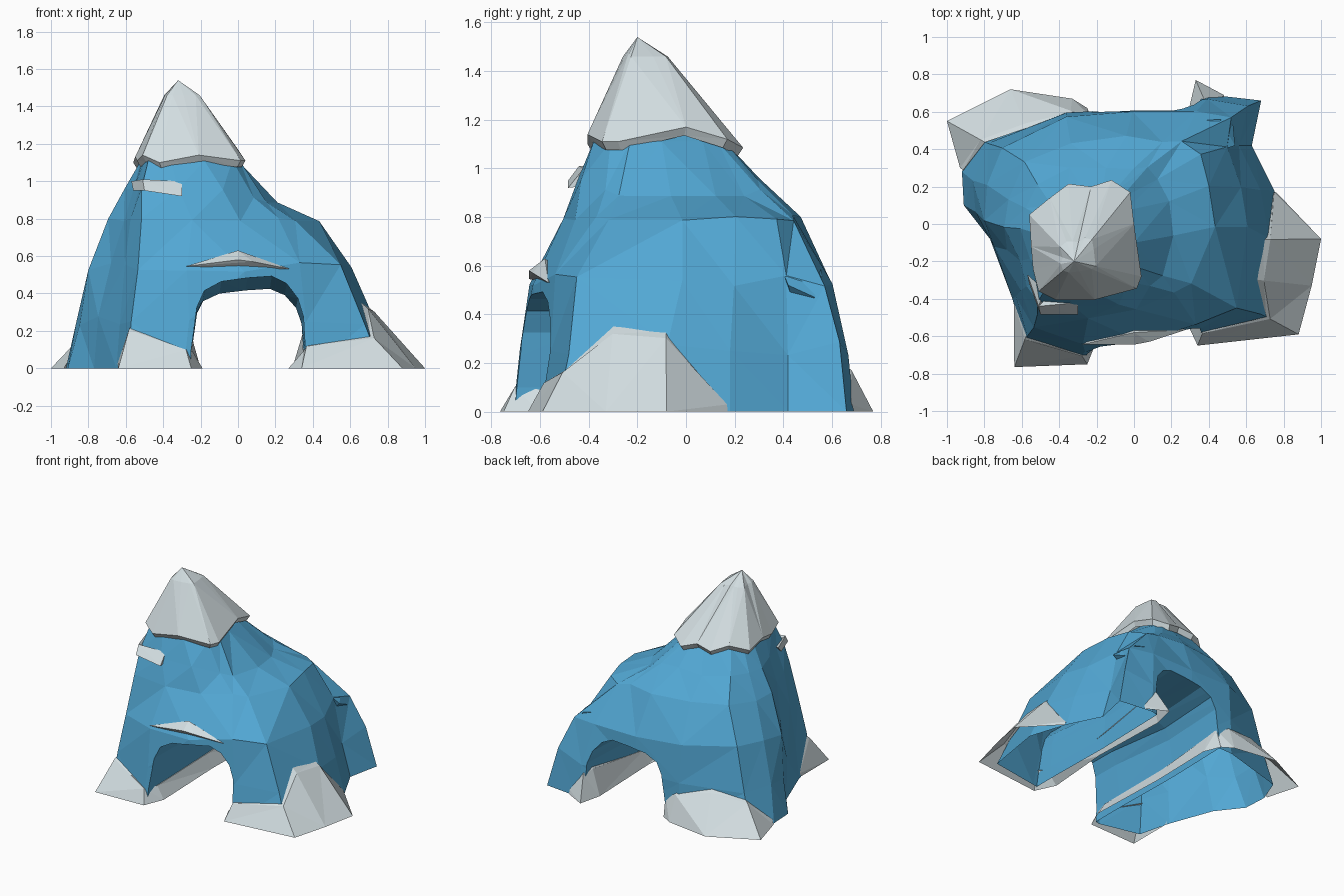
import bpy, bmesh, random
from mathutils import Vector
from mathutils.bvhtree import BVHTree

if "Cube" in bpy.data.objects:
    bpy.data.objects.remove(bpy.data.objects["Cube"])

random.seed(4)


def material(name, rgb):
    m = bpy.data.materials.new(name)
    m.diffuse_color = (*rgb, 1)
    m.use_nodes = True
    m.node_tree.nodes["Principled BSDF"].inputs["Base Color"].default_value = m.diffuse_color
    return m


ROCK = material("blue_rock", (0.085, 0.39, 0.66))
SNOW = material("pale_snow", (0.65, 0.73, 0.755))


def make_object(name, bm, mat):
    me = bpy.data.meshes.new(name)
    bm.to_mesh(me)
    bm.free()
    me.materials.append(mat)
    ob = bpy.data.objects.new(name, me)
    bpy.context.collection.objects.link(ob)
    return ob


def loft(rings, tip=None, floor=False, top=False):
    """Join closed rings of points, with optional end faces or a tip."""
    bm = bmesh.new()
    vs = [[bm.verts.new(p) for p in r] for r in rings]
    n = len(vs[0])
    for a, b in zip(vs, vs[1:]):
        for i in range(n):
            j = (i + 1) % n
            bm.faces.new((a[i], a[j], b[j], b[i]))
    if floor:
        bm.faces.new(vs[0][::-1])
    if top:
        bm.faces.new(vs[-1])
    if tip:
        t = bm.verts.new(tip)
        for i in range(n):
            bm.faces.new((vs[-1][i], vs[-1][(i + 1) % n], t))
    bmesh.ops.triangulate(bm, faces=[f for f in bm.faces if len(f.verts) == 4])
    bmesh.ops.recalc_face_normals(bm, faces=bm.faces)
    return bm


# Mountain outlines, counter-clockwise from the front left corner
base = [(-.59, -.64), (-.29, -.71), (.05, -.66), (.40, -.59), (.77, -.53), (.84, -.10),
        (.75, .18), (.63, .42), (.68, .66), (.42, .69), (0, .61), (-.36, .60),
        (-.85, .46), (-.92, .28), (-.91, .10), (-.77, -.08), (-.65, -.40)]
mid = [(-.55, -.55), (-.26, -.63), (.03, -.62), (.33, -.53), (.56, -.45), (.61, -.03),
       (.58, .20), (.50, .42), (.51, .57), (.34, .61), (0, .59), (-.35, .56),
       (-.72, .41), (-.79, .20), (-.80, .03), (-.69, -.15), (-.60, -.36)]
high = [(-.52, -.49), (-.25, -.51), (0, -.47), (.20, -.38), (.32, -.33), (.42, -.02),
        (.41, .20), (.35, .36), (.27, .43), (.14, .45), (-.05, .46), (-.35, .44),
        (-.58, .32), (-.67, .13), (-.68, -.02), (-.62, -.20), (-.57, -.34)]
neck = [(-.48, -.36), (-.36, -.38), (-.18, -.38), (-.03, -.31), (.01, -.23), (0, -.10),
        (-.05, .07), (-.08, .13), (-.12, .16), (-.17, .16), (-.25, .15), (-.36, .15),
        (-.44, .10), (-.50, .04), (-.52, -.05), (-.51, -.20), (-.50, -.29)]


def level(a, b, t, z, wobble):
    return [Vector(p).lerp(Vector(q), t).to_3d() +
            Vector((random.uniform(-.015, .015) * (wobble > 0),
                    random.uniform(-.015, .015) * (wobble > 0),
                    z + random.uniform(-wobble, wobble))) for p, q in zip(a, b)]


rings = [level(base, mid, 0, 0, 0), level(base, mid, .45, .26, .03),
         level(base, mid, 1, .54, .025), level(mid, high, 1, .80, .015),
         level(high, neck, .5, .96, .01), level(high, neck, 1, 1.11, 0)]
# The right side dips behind a low shoulder
for i in range(3, 9):
    rings[4][i].z -= .08 if 3 < i < 8 else .04
raw = make_object("mountain", loft(rings, (-.32, -.18, 1.38), floor=True), ROCK)

# Arch tunnel running front to back
arch = [(-.26, -.3), (-.25, .10), (-.22, .33), (-.18, .42), (-.09, .47), (.05, .49), (.18, .50),
        (.26, .46), (.32, .38), (.35, .28), (.36, .10), (.37, -.3)]
tunnel = [[(x + dx, y, z * s) for x, z in arch]
          for y, dx, s in ((-1, 0, 1), (-.45, 0, .98), (.1, -.01, .85), (1, .01, .93))]
cutter = make_object("tunnel_cutter", loft(tunnel, floor=True, top=True), ROCK)
cutter.hide_render = True
mod = raw.modifiers.new("tunnel", 'BOOLEAN')
mod.operation, mod.solver, mod.object = 'DIFFERENCE', 'EXACT', cutter
dg = bpy.context.evaluated_depsgraph_get()
cut = bpy.data.meshes.new_from_object(raw.evaluated_get(dg))
raw.modifiers.clear()
bpy.data.objects.remove(cutter)

# The underside is open
bm = bmesh.new()
bm.from_mesh(cut)
under = [f for f in bm.faces if max(v.co.z for v in f.verts) < .005]
bmesh.ops.delete(bm, geom=under, context='FACES')
tree = BVHTree.FromBMesh(bm)
bm.to_mesh(cut)
bm.free()
raw.data = cut
if not cut.materials:
    cut.materials.append(ROCK)

# Snow cap with a thick zigzag rim
tip = Vector((-.32, -.20, 1.54))
rim = [(-.51, -.36, 1.14), (-.42, -.405, 1.10), (-.21, -.405, 1.14), (.015, -.345, 1.11),
       (.04, -.28, 1.11), (0, 0, 1.17), (-.02, .17, 1.12), (-.12, .235, 1.085),
       (-.23, .20, 1.12), (-.35, .215, 1.10), (-.45, .14, 1.14), (-.56, .05, 1.10),
       (-.55, -.12, 1.13), (-.54, -.24, 1.11)]
rim = [Vector(p) for p in rim]
inner = [p.lerp(Vector((-.26, -.1, p.z)), .07) - Vector((0, 0, .035)) for p in rim]
shoulder = [Vector((*p.xy.lerp(tip.xy, .70 + random.uniform(-.05, .05)), 1.46)) for p in rim]
make_object("snow_cap", loft([inner, rim, shoulder], tip), SNOW)


# Snow skirts: a bank from the ground up to the rock surface
def skirt(name, ground, upper):
    bm = bmesh.new()
    lo = [bm.verts.new((x, y, 0)) for x, y in ground]
    hi, crest = [], []
    for a, p in zip(lo, upper):
        co, normal, _, _ = tree.find_nearest(Vector(p))
        hi.append(bm.verts.new((co.x, co.y, p[2])))
        crest.append(bm.verts.new(hi[-1].co.lerp(a.co, .12) + Vector((0, 0, .012))))
    for i in range(len(lo) - 1):
        bm.faces.new((lo[i], lo[i + 1], crest[i + 1], crest[i]))
        bm.faces.new((crest[i], crest[i + 1], hi[i + 1], hi[i]))
    bmesh.ops.triangulate(bm, faces=bm.faces[:])
    make_object(name, bm, SNOW)


skirt("left_snow_skirt",
      [(-.64, -.42), (-.64, -.765), (-.25, -.75), (-.19, -.60), (-.21, 0), (-.20, .5),
       (-.25, .62), (-.33, .67), (-.66, .72), (-1, .55), (-.93, .30)],
      [(-.65, -.42, .02), (-.59, -.60, .22), (-.28, -.69, .10), (-.25, -.60, .09), (-.25, 0, .10),
       (-.25, .5, .14), (-.25, .58, .15), (-.34, .60, .19), (-.58, .53, .25),
       (-.83, .45, .20), (-.92, .29, .02)])
skirt("right_snow_skirt",
      [(.48, .69), (.33, .77), (.29, .6), (.31, 0), (.27, -.50), (.34, -.65), (.88, -.59),
       (.95, -.33), (1, -.08), (.76, .17)],
      [(.48, .68, .02), (.37, .69, .18), (.35, .6, .20), (.36, 0, .10), (.36, -.50, .09),
       (.37, -.58, .12), (.73, -.50, .17), (.67, -.30, .35), (.67, -.08, .33), (.75, .17, .02)])


# Small ledges as hulls of a few points
def hull(name, points, mat):
    bm = bmesh.new()
    for p in points:
        bm.verts.new(p)
    out = bmesh.ops.convex_hull(bm, input=bm.verts)
    bmesh.ops.delete(bm, geom=out["geom_interior"], context='VERTS')
    bmesh.ops.recalc_face_normals(bm, faces=bm.faces)
    make_object(name, bm, mat)


hull("arch_snow_ledge", [(-.28, -.645, .545), (0, -.645, .58), (.28, -.565, .53),
                         (.08, -.63, .57), (0, -.58, .63), (0, -.5, .57)], SNOW)
hull("upper_snow_ledge", [(-.51, -.44, 1.01), (-.30, -.42, 1.00), (-.50, -.485, .95),
                          (-.30, -.485, .92), (-.45, -.38, .95), (-.3, -.40, .93)], SNOW)
hull("upper_snow_ledge_side", [(-.57, -.27, 1.00), (-.51, -.44, 1.01), (-.50, -.485, .95),
                               (-.56, -.32, .95), (-.48, -.35, .96)], SNOW)
# Rock shelf on the rear right shoulder
hull("rear_rock_shelf", [(.43, .38, .62), (.46, .56, .56), (.53, .53, .47), (.54, .42, .52),
                         (.33, .55, .60), (.42, .45, .40)], ROCK)
